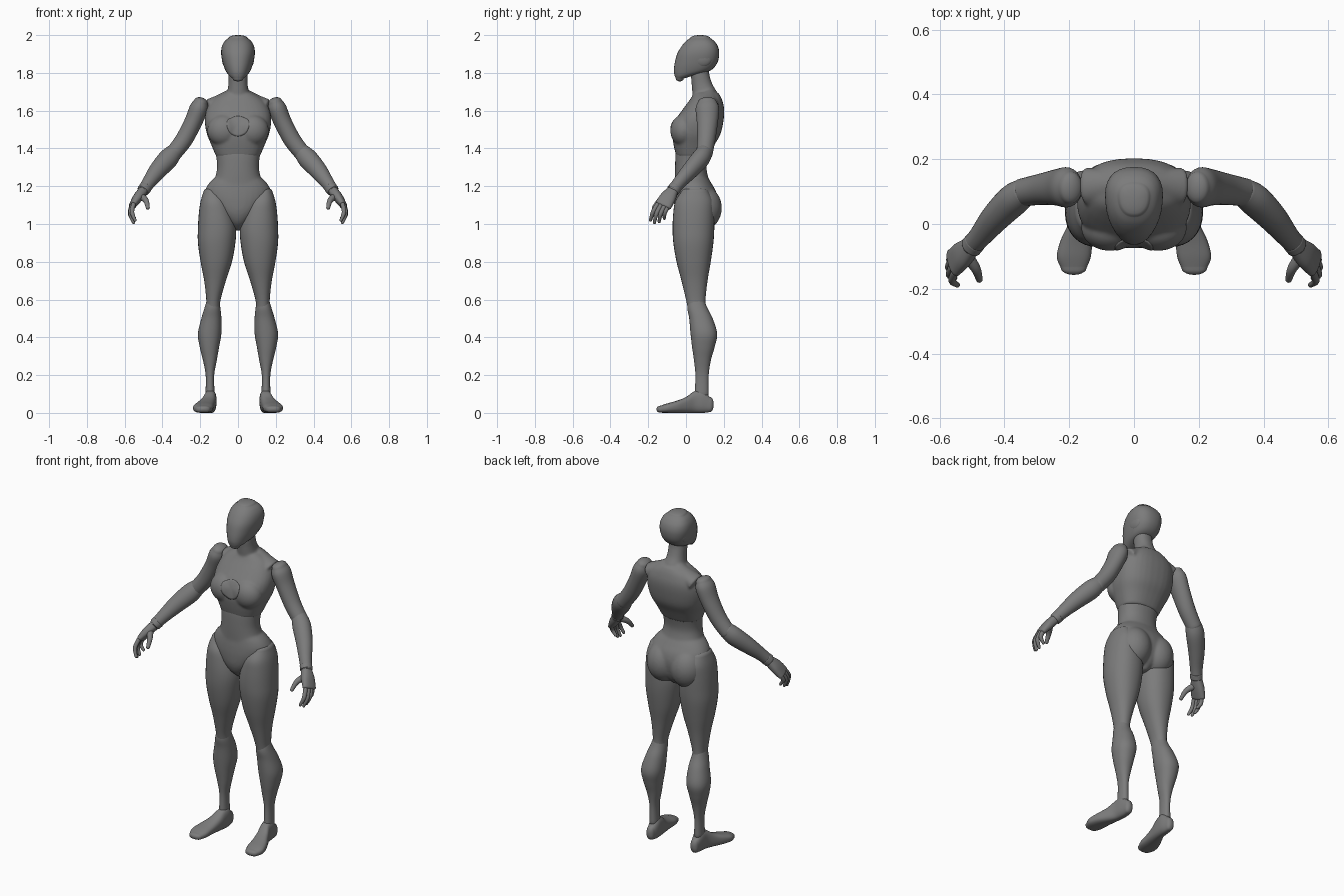
import bpy, bmesh, math
from mathutils import Vector

if "Cube" in bpy.data.objects:
    bpy.data.objects.remove(bpy.data.objects["Cube"])

N = 32       # points round each cross-section
STEPS = 5    # smooth steps between given sections
grey = bpy.data.materials.new("dark_grey")
grey.diffuse_color = (.2, .2, .2, 1)
grey.use_nodes = True
grey.node_tree.nodes["Principled BSDF"].inputs["Base Color"].default_value = grey.diffuse_color


def finish(name, bm, mirror):
    bmesh.ops.recalc_face_normals(bm, faces=bm.faces)
    me = bpy.data.meshes.new(name)
    bm.to_mesh(me)
    bm.free()
    me.materials.append(grey)
    for f in me.polygons:
        f.use_smooth = True
    ob = bpy.data.objects.new(name, me)
    bpy.context.collection.objects.link(ob)
    if mirror:
        ob.modifiers.new("Mirror", 'MIRROR').use_mirror_merge = False
    return ob


def fuse(name, obs, voxel=.006, rounds=8):
    """Join overlapping parts into one smoothly blended body."""
    bpy.ops.object.select_all(action='DESELECT')
    for ob in obs:
        ob.select_set(True)
    bpy.context.view_layer.objects.active = obs[0]
    bpy.ops.object.convert(target='MESH')
    bpy.ops.object.join()
    ob = bpy.context.object
    ob.name = name
    re = ob.modifiers.new("Remesh", 'REMESH')
    re.mode, re.voxel_size, re.use_smooth_shade = 'VOXEL', voxel, True
    sm = ob.modifiers.new("Smooth", 'SMOOTH')
    sm.factor, sm.iterations = .5, rounds
    return ob


def smooth(secs):
    """Catmull-Rom interpolation through a list of number tuples."""
    out = []
    for i in range(len(secs) - 1):
        p = [secs[max(0, min(len(secs) - 1, i + k))] for k in (-1, 0, 1, 2)]
        for s in range(STEPS):
            t = s / STEPS
            out.append([0.5 * (2 * b + (c - a) * t + (2 * a - 5 * b + 4 * c - d) * t * t
                               + (3 * b - a - 3 * c + d) * t ** 3) for a, b, c, d in zip(*p)])
    out.append(list(secs[-1]))
    return out


def oval(p):
    """Unit superellipse."""
    pts = []
    for k in range(N):
        a = 2 * math.pi * k / N
        c, s = math.cos(a), math.sin(a)
        pts.append((math.copysign(abs(c) ** (2 / p), c), math.copysign(abs(s) ** (2 / p), s)))
    return pts


def skin(name, rings, dome, mirror, axis=None):
    """Bridge rings and close both ends with rounded caps."""
    def cap(end, prev):
        c = sum(end, Vector()) / N
        d = c - sum(prev, Vector()) / N
        if axis:
            d = axis * d.dot(axis)
        d = d.normalized() * dome
        extra = []
        for k in range(1, 5):
            a = k * math.pi / 10
            extra.append([c + (v - c) * math.cos(a) + d * math.sin(a) for v in end])
        return extra, c + d
    head, tip0 = cap(rings[0], rings[1])
    tail, tip1 = cap(rings[-1], rings[-2])
    bm = bmesh.new()
    vs = [[bm.verts.new(v) for v in r] for r in head[::-1] + rings + tail]
    for r, q in zip(vs, vs[1:]):
        for k in range(N):
            j = (k + 1) % N
            bm.faces.new((r[k], r[j], q[j], q[k]))
    for r, tip in ((vs[0], tip0), (vs[-1], tip1)):
        t = bm.verts.new(tip)
        for k in range(N):
            bm.faces.new((r[k], r[(k + 1) % N], t))
    return finish(name, bm, mirror)


def loft(name, secs, axis='z', p=2.2, taper=0, dome=.01, mirror=False):
    """Sections (t, a0, a1, b0, b1): extents across a straight axis."""
    rings = []
    for t, a0, a1, b0, b1 in smooth(secs):
        ring = []
        for c, s in oval(p):
            a = (a0 + a1) / 2 + (a1 - a0) / 2 * c * (1 + taper * s)
            b = (b0 + b1) / 2 + (b1 - b0) / 2 * s
            ring.append(Vector((a, b, t) if axis == 'z' else (a, t, b)))
        rings.append(ring)
    return skin(name, rings, dome, mirror, Vector((0, 0, 1) if axis == 'z' else (0, 1, 0)))


def centred(name, secs, **kw):
    """Sections (z, half width, front, back) centred on x = 0."""
    return loft(name, [(z, -w, w, f, b) for z, w, f, b in secs], **kw)


def tube(name, secs, dome=.01, p=2.0):
    """Mirrored limb through (x, y, z, radius, depth radius)."""
    pts = smooth(secs)
    rings = []
    for i, q in enumerate(pts):
        d = Vector(pts[min(i + 1, len(pts) - 1)][:3]) - Vector(pts[max(i - 1, 0)][:3])
        u = d.cross(Vector((0, 1, 0))).normalized()
        v = u.cross(d).normalized()
        rings.append([Vector(q[:3]) + u * c * q[3] + v * s * q[4] for c, s in oval(p)])
    return skin(name, rings, dome, True)


def blob(name, pos, size):
    bm = bmesh.new()
    bmesh.ops.create_uvsphere(bm, u_segments=28, v_segments=18, radius=1)
    bmesh.ops.scale(bm, vec=size, verts=bm.verts)
    bmesh.ops.translate(bm, vec=pos, verts=bm.verts)
    return finish(name, bm, True)


# head with side panels
centred("head", [(1.77, .028, -.054, -.012), (1.786, .046, -.06, .04), (1.81, .064, -.064, .125),
                 (1.85, .079, -.06, .164), (1.9, .088, -.047, .176), (1.94, .084, -.024, .169),
                 (1.968, .069, .0, .15), (1.985, .049, .023, .128)],
        p=2.35, taper=.12, dome=.015)
blob("head_side_panel", (.064, .085, 1.88), (.022, .055, .05))

# chest, neck and shoulders blended together
chest = centred("chest", [(1.36, .117, -.052, .122), (1.42, .142, -.066, .152), (1.48, .166, -.072, .184),
                          (1.55, .176, -.055, .199), (1.61, .165, -.015, .202), (1.66, .132, .022, .19),
                          (1.69, .085, .04, .175)], p=2.4)
breast = blob("breast", (.075, -.012, 1.495), (.088, .071, .085))
neck = centred("neck", [(1.64, .075, .04, .17), (1.69, .06, .034, .167), (1.74, .051, .03, .14),
                        (1.79, .05, .026, .124), (1.83, .05, .03, .12)])
traps = tube("trapezius", [(.03, .12, 1.69, .03, .036), (.09, .118, 1.65, .038, .05),
                           (.145, .115, 1.62, .045, .06)])
torso = fuse("torso", [chest, breast, neck, traps], rounds=10)

# thin round plate lying on the chest
bm = bmesh.new()
loops = [[bm.verts.new((r * math.cos(a * math.pi / 20), -.085, 1.53 + 1.15 * r * math.sin(a * math.pi / 20)))
          for a in range(40)] for r in (.012, .024, .036, .048, .058)]
for r, q in zip(loops, loops[1:]):
    for k in range(40):
        bm.faces.new((r[k], r[(k + 1) % 40], q[(k + 1) % 40], q[k]))
bm.faces.new(loops[0])
plate = finish("chest_plate", bm, False)
wrap = plate.modifiers.new("Wrap", 'SHRINKWRAP')
wrap.target = torso
plate.modifiers.new("Thickness", 'SOLIDIFY').thickness = .005
plate.modifiers["Thickness"].offset = 0

# waist, hips and buttocks blended together
waist = centred("waist", [(1.17, .142, -.054, .142), (1.21, .136, -.057, .13), (1.25, .12, -.058, .117),
                          (1.3, .111, -.058, .109), (1.36, .116, -.056, .119), (1.41, .128, -.05, .135)])
pelvis = centred("pelvis", [(.975, .028, .0, .11), (1.01, .062, -.037, .142), (1.06, .115, -.058, .162),
                            (1.12, .164, -.063, .17), (1.17, .176, -.061, .16), (1.21, .158, -.057, .138),
                            (1.24, .13, -.054, .12)])
buttock = blob("buttock", (.078, .088, 1.085), (.098, .102, .118))
fuse("hips", [waist, pelvis, buttock], rounds=14)

# legs
loft("thigh", [(1.17, .085, .183, -.025, .12), (1.12, .05, .198, -.057, .145), (1.06, .026, .207, -.067, .15),
               (.98, .01, .212, -.071, .15), (.9, .014, .212, -.067, .145), (.8, .032, .198, -.05, .131),
               (.7, .064, .179, -.024, .114), (.6, .092, .168, .0, .103), (.55, .096, .17, .01, .105)],
     dome=.025, mirror=True)
loft("shin", [(.62, .106, .158, .016, .088), (.56, .094, .176, .007, .111), (.5, .088, .194, .017, .141),
              (.42, .088, .212, .024, .165), (.35, .1, .203, .032, .152), (.28, .112, .186, .042, .132),
              (.2, .126, .171, .05, .12), (.1, .124, .172, .046, .12)], dome=.02, mirror=True)
loft("foot", [(.125, .122, .17, .004, .085), (.09, .114, .176, 0, .12), (.045, .116, .182, 0, .115),
              (0, .122, .202, 0, .084), (-.05, .128, .226, 0, .064), (-.1, .133, .238, 0, .05),
              (-.135, .146, .226, .001, .038)], axis='y', p=2.6, dome=.022, mirror=True)

# arms
tube("upper_arm", [(.196, .112, 1.645, .038, .05), (.208, .113, 1.61, .049, .062),
                   (.237, .113, 1.54, .047, .056), (.287, .107, 1.445, .046, .048),
                   (.345, .097, 1.37, .043, .043)], dome=.025)
tube("forearm", [(.335, .1, 1.385, .043, .042), (.37, .076, 1.345, .053, .049),
                 (.425, .022, 1.283, .047, .044), (.472, -.035, 1.22, .036, .035),
                 (.503, -.07, 1.175, .031, .031)])
tube("wrist_cuff", [(.49, -.056, 1.193, .034, .034), (.502, -.07, 1.177, .033, .035)], dome=.006)

# hands: palm, four fingers and thumb
tube("palm", [(.503, -.07, 1.175, .026, .03), (.53, -.095, 1.14, .026, .042),
              (.557, -.12, 1.1, .019, .045)], dome=.012, p=2.4)
fingers = {"index": ((.553, -.15, 1.105), (.545, -.188, 1.02)),
           "middle": ((.561, -.134, 1.098), (.553, -.167, 1.008)),
           "ring": ((.565, -.116, 1.092), (.553, -.142, 1.012)),
           "little": ((.563, -.098, 1.088), (.547, -.115, 1.03))}
for label, (a, b) in fingers.items():
    a, b = Vector(a), Vector(b)
    m = (a + b) / 2 + Vector((.012, -.006, 0))
    tube(label + "_finger", [(*a, .012, .012), (*m, .0115, .0115), (*b, .008, .008)], dome=.008)
tube("thumb", [(.518, -.095, 1.15, .02, .02), (.488, -.138, 1.125, .015, .015),
               (.477, -.172, 1.085, .01, .01)], dome=.008)
